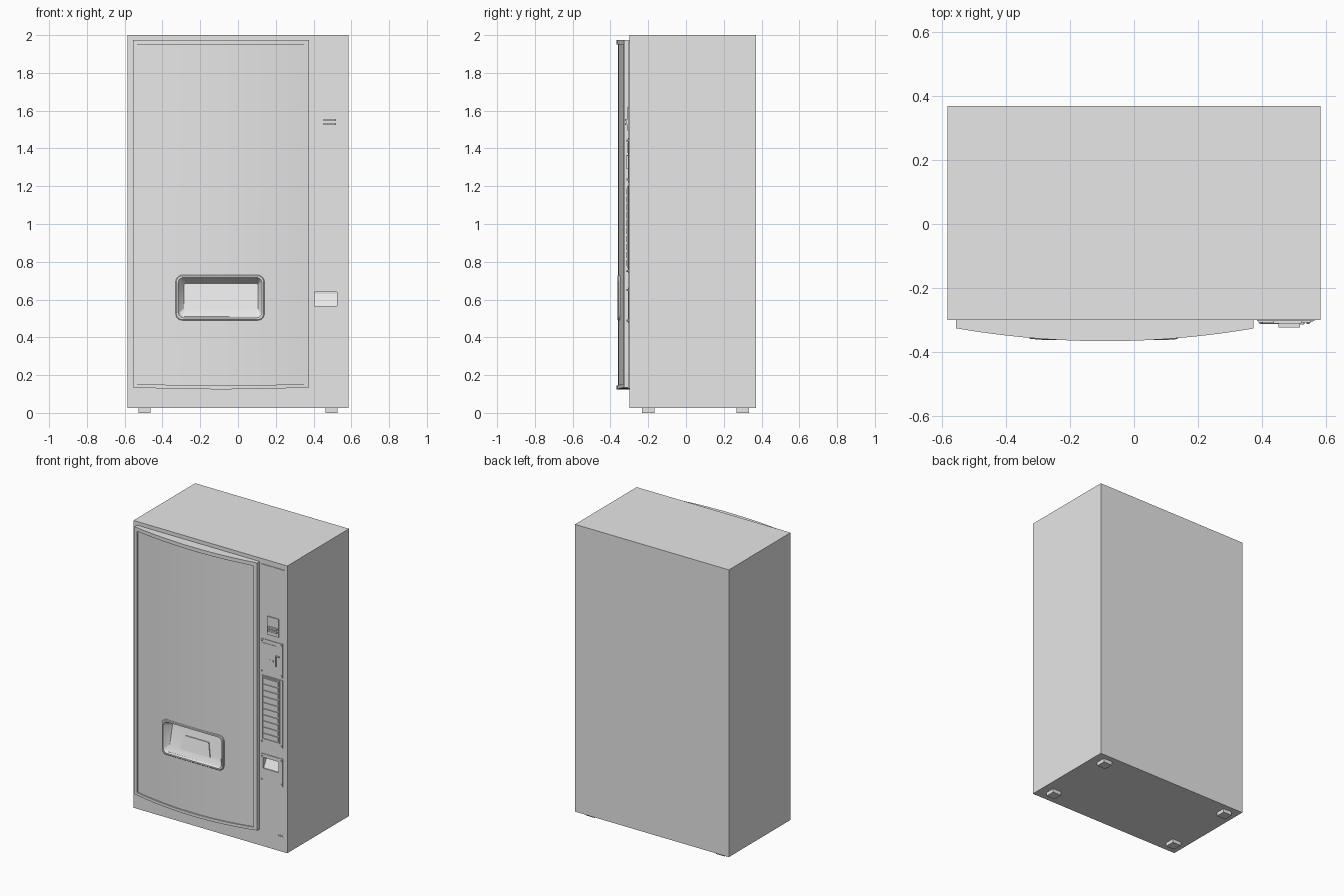
import bpy, bmesh, math

old = bpy.data.objects.get("Cube")
if old:
    bpy.data.objects.remove(old, do_unlink=True)

grey = bpy.data.materials.new("plain_grey")
grey.use_nodes = True
grey.diffuse_color = (0.8, 0.8, 0.8, 1)
grey.node_tree.nodes["Principled BSDF"].inputs["Base Color"].default_value = (0.8, 0.8, 0.8, 1)


def loft(name, loops, cap_start=True, cap_end=True, smooth=False):
    """Join matching closed loops of points into one skin."""
    bm = bmesh.new()
    rings = [[bm.verts.new(p) for p in loop] for loop in loops]
    for a, b in zip(rings, rings[1:]):
        n = len(a)
        for i in range(n):
            j = (i + 1) % n
            bm.faces.new((a[i], a[j], b[j], b[i]))
    if cap_start:
        bm.faces.new(rings[0][::-1])
    if cap_end:
        bm.faces.new(rings[-1])
    if cap_start and cap_end:
        bmesh.ops.recalc_face_normals(bm, faces=bm.faces[:])
    mesh = bpy.data.meshes.new(name)
    bm.to_mesh(mesh)
    bm.free()
    mesh.materials.append(grey)
    obj = bpy.data.objects.new(name, mesh)
    bpy.context.collection.objects.link(obj)
    if smooth:
        bpy.ops.object.select_all(action='DESELECT')
        obj.select_set(True)
        bpy.context.view_layer.objects.active = obj
        bpy.ops.object.shade_smooth_by_angle(angle=math.radians(25))
    return obj


def prism(name, outline, y0, y1):
    return loft(name, [[(x, y, z) for x, z in outline] for y in (y0, y1)])


def box(name, x0, x1, y0, y1, z0, z1):
    return prism(name, [(x0, z0), (x1, z0), (x1, z1), (x0, z1)], y0, y1)


def cut(obj, cutter):
    mod = obj.modifiers.new("cut", 'BOOLEAN')
    mod.operation, mod.solver, mod.object = 'DIFFERENCE', 'EXACT', cutter
    bpy.context.view_layer.update()
    bpy.ops.object.select_all(action='DESELECT')
    obj.select_set(True)
    bpy.context.view_layer.objects.active = obj
    bpy.ops.object.modifier_apply(modifier=mod.name)


# Bowed door front
DOOR_MID, DOOR_HALF = -0.09, 0.466


def bow(x):
    return 1 - ((x - DOOR_MID) / DOOR_HALF) ** 2


def door_y(x):
    return -0.327 - 0.04 * bow(x)


def curved_slab(name, x0, x1, z0, z1, recess=0, sag=0, steps=28):
    loops = []
    for i in range(steps + 1):
        x = x0 + (x1 - x0) * i / steps
        y, drop = door_y(x) + recess, sag * bow(x)
        loops.append([(x, -0.295, z0 - drop), (x, y, z0 - drop),
                      (x, y, z1 - drop), (x, -0.295, z1 - drop)])
    return loft(name, loops, smooth=True)


def rounded(x0, x1, z0, z1, r, steps=5):
    pts = []
    corners = [(x1 - r, z1 - r), (x0 + r, z1 - r), (x0 + r, z0 + r), (x1 - r, z0 + r)]
    for k, (cx, cz) in enumerate(corners):
        for i in range(steps + 1):
            a = math.pi / 2 * (k + i / steps)
            pts.append((cx + r * math.cos(a), cz + r * math.sin(a)))
    return pts


# Cabinet and feet
cabinet = box("cabinet", -0.585, 0.585, -0.30, 0.37, 0.025, 2.0)
for side, x in (("right", -0.495), ("left", 0.495)):
    for end, y in (("front", -0.2), ("back", 0.3)):
        box(f"{end}_{side}_foot", x - 0.033, x + 0.033, y - 0.033, y + 0.033, 0, 0.03)

# Door panel and its raised border
panel = curved_slab("door_panel", -0.55, 0.37, 0.14, 1.97, recess=0.008)
curved_slab("door_right_rail", -0.557, -0.535, 0.135, 1.975, steps=2)
curved_slab("door_left_rail", 0.35, 0.375, 0.135, 1.975, steps=2)
curved_slab("door_top_rail", -0.535, 0.35, 1.95, 1.975)
curved_slab("door_bottom_rail", -0.535, 0.35, 0.135, 0.155, sag=0.01)

# Delivery opening: hole, rounded surround and sloping tray
hole = prism("hole_cutter", rounded(-0.317, 0.127, 0.503, 0.717, 0.03), -0.45, -0.2)
cut(panel, hole)
bpy.data.objects.remove(hole, do_unlink=True)


def tray_back(z):
    return -0.335 + 0.033 * (z - 0.545) / 0.14


def ring(inset, lift, r):
    pts = rounded(-0.33 + inset, 0.14 - inset, 0.49 + inset, 0.73 - inset, r)
    return [(x, door_y(x) + lift, z) for x, z in pts]


back = [(x, tray_back(z), z) for x, z in rounded(-0.285, 0.105, 0.545, 0.685, 0.008)]
loft("delivery_tray", [ring(0, 0.012, 0.035), ring(0, 0.001, 0.035), ring(0.004, -0.003, 0.033),
                       ring(0.013, -0.003, 0.03), ring(0.019, 0.008, 0.027), back],
     cap_start=False, smooth=True)

# Trapezoid push flap lying on the sloping tray back
flap = [(-0.205, 0.547), (0.025, 0.547), (0.0, 0.637), (-0.18, 0.637)]
loft("delivery_flap", [[(x, tray_back(z) + d, z) for x, z in flap] for d in (0.001, -0.006)])

# Control strip and its plates
strip = box("control_strip", 0.385, 0.565, -0.304, -0.295, 0.13, 1.965)
coin_plate = box("coin_return_plate", 0.39, 0.555, -0.308, -0.303, 0.475, 0.665)
box("coin_plate", 0.39, 0.555, -0.308, -0.303, 1.22, 1.455)
box("keypad_plate", 0.39, 0.555, -0.308, -0.303, 0.74, 1.205)

# Coin return pocket with a sloping floor
pocket = loft("pocket_cutter", [[(x, -0.35, 0.565), (x, -0.30, 0.565),
                                 (x, -0.262, 0.63), (x, -0.262, 0.64), (x, -0.35, 0.64)]
                                for x in (0.405, 0.523)])
for part in (cabinet, strip, coin_plate):
    cut(part, pocket)
bpy.data.objects.remove(pocket, do_unlink=True)

# Selection buttons in a thin frame
BOTTOM, PITCH = 0.772, 0.0422
for i in range(10):
    z = BOTTOM + i * PITCH
    box(f"button_{i + 1}", 0.411, 0.524, -0.314, -0.306, z + 0.005, z + PITCH - 0.005)
top = BOTTOM + 10 * PITCH
for x in (0.401, 0.528):
    box("keypad_side_rim", x, x + 0.006, -0.313, -0.306, BOTTOM - 0.006, top + 0.006)
for z in (BOTTOM - 0.006, top):
    box("keypad_end_rim", 0.407, 0.528, -0.313, -0.306, z, z + 0.006)

# Note reader with a protruding mouth
box("note_reader", 0.437, 0.525, -0.311, -0.303, 1.495, 1.62)
for z in (1.524, 1.545):
    box("note_mouth_lip", 0.453, 0.52, -0.324, -0.31, z, z + 0.011)
box("note_mouth", 0.453, 0.52, -0.315, -0.31, 1.534, 1.546)

# Display, coin slot and lever
box("display", 0.398, 0.505, -0.311, -0.307, 1.375, 1.43)
box("coin_guide", 0.503, 0.509, -0.315, -0.307, 1.29, 1.365)
box("coin_guide_top", 0.503, 0.533, -0.315, -0.307, 1.359, 1.365)
for x in (0.45, 0.475):
    box("coin_button", x, x + 0.01, -0.311, -0.307, 1.315, 1.325)
box("lower_latch", 0.52, 0.56, -0.307, -0.303, 0.13, 0.138)


# Plate screws
def screw(x, z, r=0.005):
    pts = [(x + r * math.cos(a * math.pi / 4), z + r * math.sin(a * math.pi / 4))
           for a in range(8)]
    prism("screw", pts, -0.314, -0.307)


for z in (0.49, 0.65, 0.752, 1.235, 1.443):
    for x in (0.398, 0.545):
        screw(x, z)
